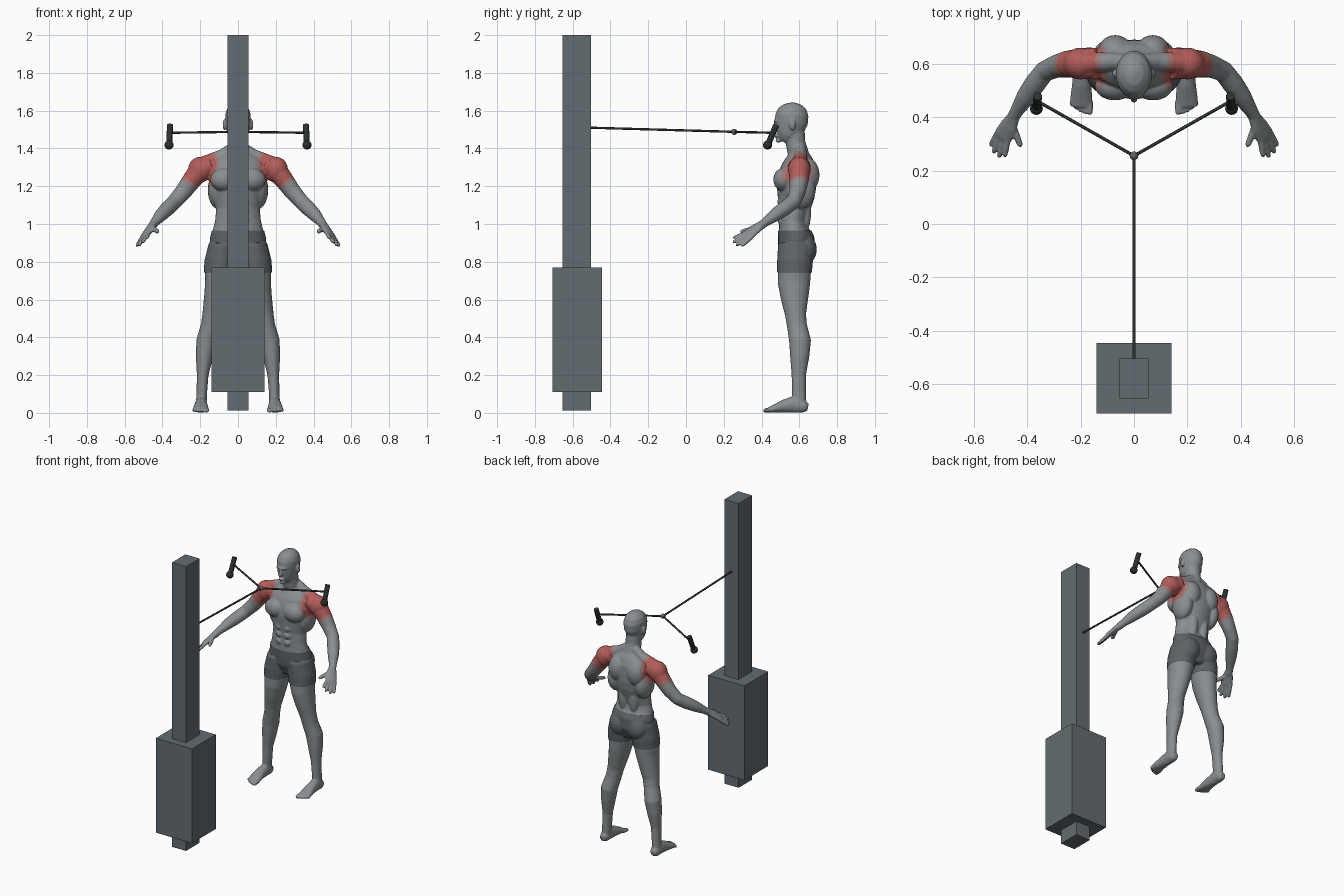
import bpy, bmesh
from math import cos, sin, pi
from mathutils import Vector, Matrix

cube = bpy.data.objects.get("Cube")
if cube:
    bpy.data.objects.remove(cube)


def material(name, rgb):
    m = bpy.data.materials.new(name)
    m.use_nodes = True
    m.diffuse_color = (*rgb, 1)
    m.node_tree.nodes["Principled BSDF"].inputs["Base Color"].default_value = (*rgb, 1)
    return m


SKIN = material("grey skin", (0.25, 0.27, 0.28))
SHORTS = material("dark grey shorts", (0.11, 0.125, 0.135))
RED = material("muscle red", (0.45, 0.11, 0.10))
PINK = material("faded muscle red", (0.35, 0.19, 0.19))
SLATE = material("slate metal", (0.125, 0.15, 0.165))
BLACK = material("black rubber", (0.025, 0.03, 0.03))
STEEL = material("joint grey", (0.12, 0.13, 0.135))


def finish(name, bm, mats, smooth=True):
    bmesh.ops.recalc_face_normals(bm, faces=bm.faces)
    for f in bm.faces:
        f.smooth = smooth
    mesh = bpy.data.meshes.new(name)
    bm.to_mesh(mesh)
    bm.free()
    obj = bpy.data.objects.new(name, mesh)
    bpy.context.collection.objects.link(obj)
    for m in mats:
        mesh.materials.append(m)
    return obj


def box(name, lo, hi, mat):
    lo, hi = Vector(lo), Vector(hi)
    bm = bmesh.new()
    bmesh.ops.create_cube(bm, size=1, matrix=Matrix.Translation((lo + hi) / 2) @ Matrix.Diagonal((*(hi - lo), 1)))
    return finish(name, bm, [mat], False)


def rod(name, p, q, r, mat):
    p, q = Vector(p), Vector(q)
    d = q - p
    bm = bmesh.new()
    turn = d.to_track_quat("Z", "Y").to_matrix().to_4x4()
    bmesh.ops.create_cone(bm, cap_ends=True, segments=20, radius1=r, radius2=r, depth=d.length,
                          matrix=Matrix.Translation((p + q) / 2) @ turn)
    obj = finish(name, bm, [mat])
    for poly in obj.data.polygons:
        poly.use_smooth = len(poly.vertices) == 4
    return obj


def blob(bm, centre, radii):
    bmesh.ops.create_uvsphere(bm, u_segments=20, v_segments=14, radius=1,
                              matrix=Matrix.Translation(centre) @ Matrix.Diagonal((*radii, 1)))


def ball(name, centre, r, mat):
    bm = bmesh.new()
    blob(bm, centre, (r, r, r))
    return finish(name, bm, [mat])


def tube(bm, stations, up, side=1, n=20):
    """Loft elliptical rings: each station is x, y, z, half width, half depth."""
    pts = [Vector(s[:3]) for s in stations]
    rings = []
    for i, s in enumerate(stations):
        t = pts[min(i + 1, len(pts) - 1)] - pts[max(i - 1, 0)]
        u = t.cross(Vector(up)).normalized()
        v = u.cross(t).normalized()
        ring = []
        for k in range(n):
            a = 2 * pi * k / n
            p = pts[i] + u * s[3] * cos(a) + v * s[4] * sin(a)
            ring.append(bm.verts.new((p.x * side, p.y, p.z)))
        rings.append(ring)
    for a, b in zip(rings, rings[1:]):
        for k in range(n):
            bm.faces.new((a[k], a[(k + 1) % n], b[(k + 1) % n], b[k]))
    bm.faces.new(rings[0])
    bm.faces.new(rings[-1])


def finger(bm, a, b, r, side):
    a, b = Vector(a), Vector(b)
    tube(bm, [(*a.lerp(b, f), r * k, r * k) for f, k in ((-.1, 1), (.5, 1), (.88, .9), (1, .5))],
         (0, .1, 1), side, 12)


# Machine column, weight housing and cables
box("column", (-.055, -.653, .013), (.055, -.503, 2), SLATE)
box("weight_housing", (-.14, -.708, .11), (.14, -.445, .77), SLATE)
hub = (0, .255, 1.488)
rod("main_cable", (0, -.51, 1.51), hub, .006, BLACK)
ball("cable_joint", hub, .016, STEEL)
for s, word in ((1, "left"), (-1, "right")):
    rod(word + "_cable", hub, (.362 * s, .46, 1.483), .006, BLACK)
    rod(word + "_handle", (.36 * s, .478, 1.525), (.364 * s, .434, 1.42), .016, BLACK)
    ball(word + "_handle_end", (.365 * s, .432, 1.418), .024, BLACK)

# Torso, neck and head
body = bmesh.new()
BACK = (0, 1, 0)


def column_loft(rows):
    tube(body, [(0, y, z, a, b) for z, y, a, b in rows], BACK, n=28)


column_loft([(.79, .585, .08, .06), (.86, .587, .142, .092), (.92, .583, .145, .092), (.97, .57, .133, .079),
             (1.02, .567, .121, .073), (1.08, .575, .116, .083), (1.14, .582, .13, .097), (1.2, .585, .15, .105),
             (1.26, .59, .158, .1), (1.31, .598, .15, .09), (1.35, .6, .115, .07), (1.385, .6, .06, .045)])
column_loft([(1.32, .6, .075, .06), (1.38, .593, .056, .055), (1.43, .58, .05, .052), (1.52, .575, .048, .052)])
column_loft([(1.434, .518, .02, .026), (1.445, .524, .036, .042), (1.47, .535, .052, .06), (1.5, .546, .06, .076),
             (1.54, .557, .066, .089), (1.58, .562, .068, .087), (1.612, .564, .057, .073),
             (1.633, .565, .036, .047), (1.643, .565, .01, .012)])
blob(body, (0, .478, 1.545), (.04, .014, .009))
blob(body, (0, .479, 1.466), (.021, .012, .009))
blob(body, (0, .49, 1.442), (.02, .016, .012))
tube(body, [(0, .478, 1.545, .007, .008), (0, .468, 1.515, .01, .012), (0, .466, 1.5, .015, .013),
            (0, .474, 1.492, .009, .008)], BACK)

for s in (1, -1):
    # Surface muscles and ears
    blob(body, (.072 * s, .517, 1.235), (.075, .055, .062))
    blob(body, (.07 * s, .642, 1.26), (.066, .065, .09))
    blob(body, (.04 * s, .63, 1.07), (.035, .033, .11))
    blob(body, (.105 * s, .605, 1.18), (.055, .08, .1))
    blob(body, (.068 * s, .628, .865), (.07, .06, .075))
    blob(body, (.072 * s, .563, 1.525), (.009, .018, .03))
    for z in (1.02, 1.07, 1.12):
        blob(body, (.03 * s, .502, z), (.026, .018, .024))
    tube(body, [(.03, .605, 1.4, .03, .03), (.08, .607, 1.362, .035, .034), (.13, .605, 1.338, .04, .038),
                (.19, .6, 1.315, .04, .04)], BACK, s)
    # Arm
    blob(body, (.2 * s, .6, 1.288), (.065, .06, .068))
    tube(body, [(.14, .6, 1.31, .06, .05), (.205, .6, 1.283, .056, .058), (.25, .598, 1.225, .05, .05),
                (.29, .59, 1.17, .043, .045), (.335, .57, 1.12, .039, .04), (.37, .525, 1.085, .04, .04),
                (.405, .475, 1.05, .036, .035), (.44, .42, 1.01, .025, .024), (.46, .385, .982, .022, .021)],
         (0, 0, 1), s)
    # Hand
    tube(body, [(.448, .405, 1, .023, .02), (.468, .365, .972, .036, .018), (.489, .33, .943, .04, .015),
                (.495, .32, .936, .034, .011)], (.62, -.24, .76), s)
    for a, b in (((.47, .327, .957), (.484, .25, .925)), ((.483, .327, .946), (.505, .248, .902)),
                 ((.496, .333, .936), (.526, .265, .885)), ((.508, .345, .928), (.537, .292, .882))):
        finger(body, a, b, .0115, s)
    finger(body, (.452, .365, .978), (.423, .288, .958), .013, s)
    # Leg
    tube(body, [(.08, .58, .89, .07, .088), (.09, .577, .8, .083, .09), (.097, .574, .74, .08, .087),
                (.104, .572, .68, .071, .085), (.119, .575, .6, .062, .072), (.136, .58, .52, .053, .056),
                (.147, .588, .46, .05, .053), (.168, .604, .38, .053, .058), (.178, .602, .3, .046, .051),
                (.187, .597, .2, .031, .038), (.192, .598, .1, .028, .037), (.195, .602, .03, .029, .034)], BACK, s)
    # Foot
    tube(body, [(.195, .646, .03, .018, .02), (.195, .625, .034, .03, .033), (.195, .57, .045, .032, .045),
                (.196, .52, .036, .036, .035), (.197, .47, .023, .042, .022), (.197, .44, .016, .04, .015)],
         (0, 0, 1), s)
    for i in range(5):
        x = .166 + .0165 * i
        finger(body, (x, .455, .017), (x, .409 + .0022 * i * i, .011), .013 if i == 0 else .01, s)

# Fuse the parts into one skin
raw = finish("body_source", body, [])
remesh = raw.modifiers.new("fuse", "REMESH")
remesh.mode = "VOXEL"
remesh.voxel_size = .005
soften = raw.modifiers.new("soften", "SMOOTH")
soften.factor = .5
soften.iterations = 5
bpy.context.view_layer.update()
fused = bpy.data.meshes.new_from_object(raw.evaluated_get(bpy.context.evaluated_depsgraph_get()))
bpy.data.objects.remove(raw)
bm = bmesh.new()
bm.from_mesh(fused)
bpy.data.meshes.remove(fused)

# Shorts: cut crisp hems and puff the cloth out slightly
HEM, WAIST = .742, .966
for z in (HEM, HEM + .003, WAIST - .003, WAIST):
    bmesh.ops.bisect_plane(bm, geom=bm.verts[:] + bm.edges[:] + bm.faces[:], plane_co=(0, 0, z), plane_no=(0, 0, 1))
bm.normal_update()
for v, n in [(v, v.normal.copy()) for v in bm.verts]:
    if abs(v.co.x) < .28 and HEM + .002 < v.co.z < WAIST - .002:
        v.co += n * .005

# Colour shorts and shoulder muscles
shoulder = Vector((.2, .592, 1.295))
for f in bm.faces:
    c = f.calc_center_median()
    d = (Vector((abs(c.x), c.y, c.z)) - shoulder).length
    f.material_index = 0
    if abs(c.x) < .28 and HEM < c.z < WAIST:
        f.material_index = 1
    elif d < .097:
        f.material_index = 2
    elif d < .115:
        f.material_index = 3
finish("figure", bm, [SKIN, SHORTS, RED, PINK])
